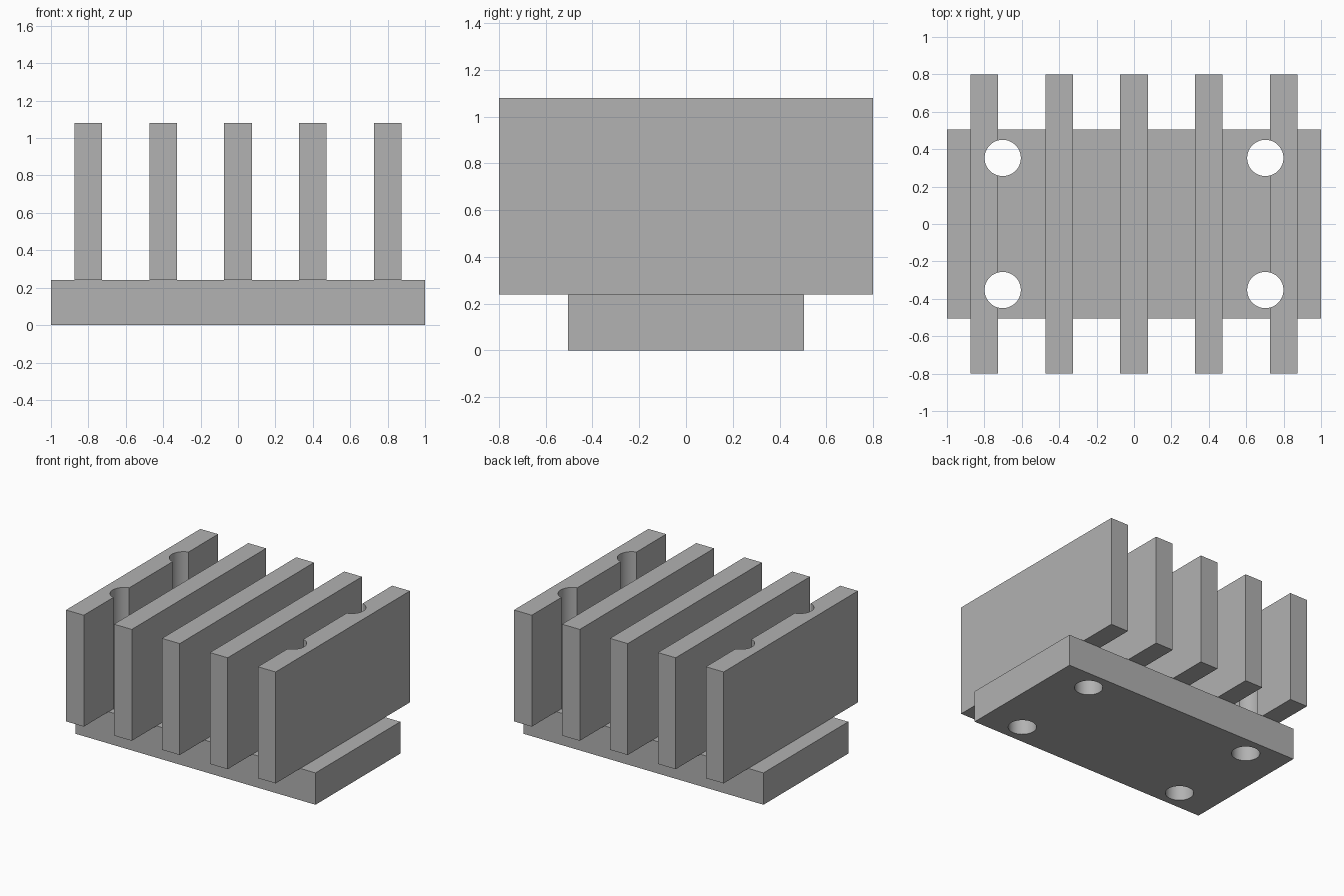
import bpy
import math

cube = bpy.data.objects.get("Cube")
if cube:
    bpy.data.objects.remove(cube, do_unlink=True)

BASE_TOP, FIN_TOP = 0.24, 1.08
BASE_DEPTH, FIN_DEPTH = 1.01, 1.6
FIN_WIDTH, FIN_PITCH = 0.148, 0.4
HOLE_X, HOLE_Y, HOLE_RADIUS = 0.702, 0.353, 0.097

grey = bpy.data.materials.new("metal grey")
grey.use_nodes = True
colour = (0.445, 0.445, 0.445, 1)
grey.diffuse_color = colour
grey.node_tree.nodes["Principled BSDF"].inputs["Base Color"].default_value = colour


def box(name, x, width, depth, bottom, top):
    bpy.ops.mesh.primitive_cube_add(size=1, location=(x, 0, (bottom + top) / 2))
    obj = bpy.context.object
    obj.name = name
    obj.scale = (width, depth, top - bottom)
    bpy.ops.object.transform_apply(location=True, rotation=False, scale=True)
    obj.data.materials.append(grey)
    return obj


def drill(obj, cutters):
    bpy.ops.object.select_all(action="DESELECT")
    obj.select_set(True)
    bpy.context.view_layer.objects.active = obj
    for cutter in cutters:
        mod = obj.modifiers.new("hole", "BOOLEAN")
        mod.operation = "DIFFERENCE"
        mod.solver = "EXACT"
        mod.object = cutter
        bpy.ops.object.modifier_apply(modifier=mod.name)
    bpy.ops.object.shade_smooth_by_angle(angle=math.radians(30))


# Base plate and five upright fins
base = box("base_plate", 0, 2, BASE_DEPTH, 0, BASE_TOP)
fins = [box(f"fin_{i + 3}", i * FIN_PITCH, FIN_WIDTH, FIN_DEPTH, BASE_TOP, FIN_TOP)
        for i in range(-2, 3)]

# Vertical screw holes through the base and the outer fins
cutters = []
for x in (-HOLE_X, HOLE_X):
    for y in (-HOLE_Y, HOLE_Y):
        bpy.ops.mesh.primitive_cylinder_add(vertices=48, radius=HOLE_RADIUS, depth=4,
                                            location=(x, y, 0))
        cutter = bpy.context.object
        cutter.name = "hole_cutter"
        cutter.hide_render = True
        cutter.data.materials.append(grey)
        cutters.append(cutter)

drill(base, cutters)
drill(fins[0], cutters[:2])
drill(fins[-1], cutters[2:])

for cutter in cutters:
    bpy.data.objects.remove(cutter, do_unlink=True)
